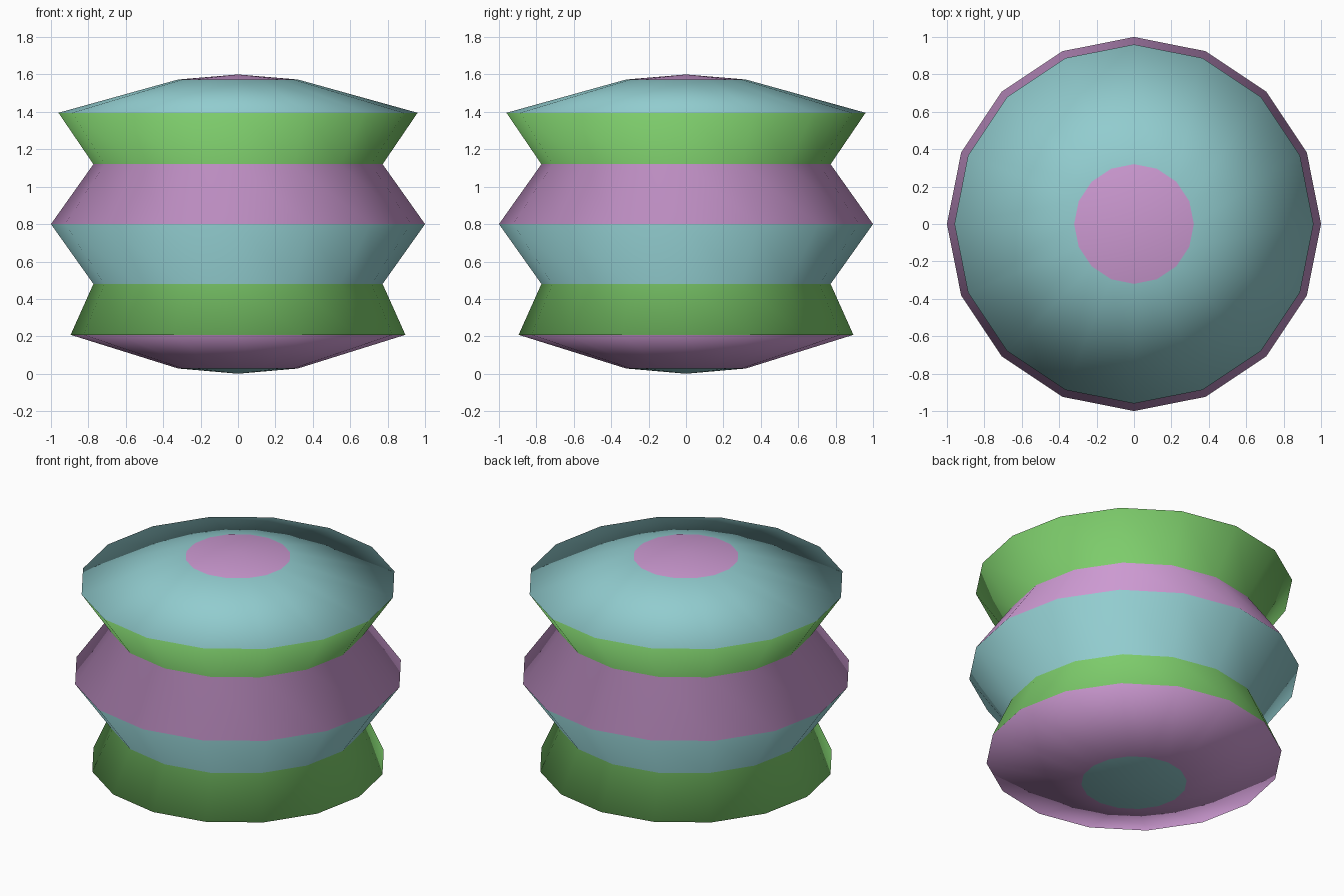
import bpy, bmesh, math

if "Cube" in bpy.data.objects:
    bpy.data.objects.remove(bpy.data.objects["Cube"])

SIDES = 16
# Pleated lantern profile, top to bottom: (radius, height)
RINGS = [(0.32, 1.573), (0.96, 1.395), (0.773, 1.12), (1.0, 0.80),
         (0.773, 0.48), (0.895, 0.208), (0.32, 0.028)]
TOP, BOTTOM = 1.60, 0.0


def linear(c):
    return tuple(((v + 0.055) / 1.055) ** 2.4 for v in c) + (1.0,)


# Repeating band colours
COLOURS = [("pink", (0.80, 0.60, 0.82)),
           ("teal", (0.57, 0.80, 0.81)),
           ("green", (0.49, 0.80, 0.42))]

mesh = bpy.data.meshes.new("lantern_body")
for name, rgb in COLOURS:
    mat = bpy.data.materials.new(name)
    mat.diffuse_color = linear(rgb)
    mat.use_nodes = True
    mat.node_tree.nodes["Principled BSDF"].inputs["Base Color"].default_value = mat.diffuse_color
    mesh.materials.append(mat)

bm = bmesh.new()
loops = []
for r, z in RINGS:
    loops.append([bm.verts.new((r * math.cos(a), r * math.sin(a), z))
                  for a in (2 * math.pi * i / SIDES for i in range(SIDES))])
top = bm.verts.new((0, 0, TOP))
bottom = bm.verts.new((0, 0, BOTTOM))


def face(verts, band):
    f = bm.faces.new(verts)
    f.material_index = band % 3
    f.smooth = True


for i in range(SIDES):
    j = (i + 1) % SIDES
    # Top cap
    face((top, loops[0][i], loops[0][j]), 0)
    # Pleated bands
    for k in range(len(loops) - 1):
        up, low = loops[k], loops[k + 1]
        face((up[i], low[i], low[j], up[j]), k + 1)
    # Bottom cap
    face((bottom, loops[-1][j], loops[-1][i]), len(loops))

bmesh.ops.recalc_face_normals(bm, faces=bm.faces)
bm.to_mesh(mesh)
bm.free()
bpy.context.collection.objects.link(bpy.data.objects.new("lantern_body", mesh))
